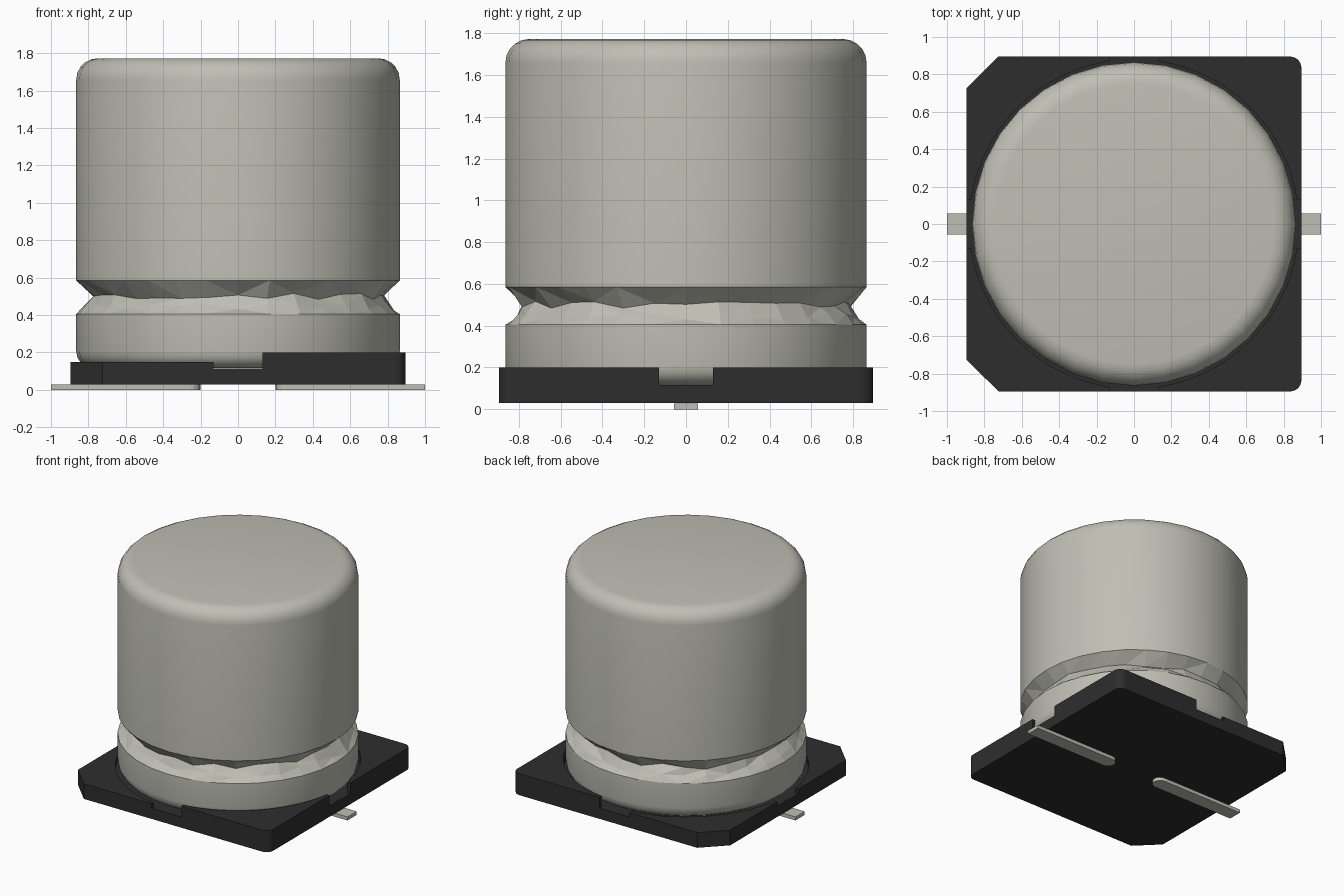
import bpy, bmesh, math, random
from math import sin, cos, pi

random.seed(4)
cube = bpy.data.objects.get("Cube")
if cube:
    bpy.data.objects.remove(cube, do_unlink=True)


def material(name, rgb):
    m = bpy.data.materials.new(name)
    m.use_nodes = True
    m.diffuse_color = (*rgb, 1)
    bsdf = m.node_tree.nodes["Principled BSDF"]
    bsdf.inputs["Base Color"].default_value = (*rgb, 1)
    bsdf.inputs["Roughness"].default_value = 0.5
    return m


silver = material("silver metal", (0.52, 0.52, 0.46))
black = material("black plastic", (0.027, 0.027, 0.027))


def finish(bm, name, mat, smooth=False):
    mesh = bpy.data.meshes.new(name)
    bm.to_mesh(mesh)
    bm.free()
    mesh.materials.append(mat)
    ob = bpy.data.objects.new(name, mesh)
    bpy.context.collection.objects.link(ob)
    if smooth:
        bpy.ops.object.select_all(action='DESELECT')
        ob.select_set(True)
        bpy.context.view_layer.objects.active = ob
        bpy.ops.object.shade_smooth_by_angle(angle=math.radians(40))
    return ob


def arc(cx, cy, r, start, end, steps):
    return [(cx + r * cos(a), cy + r * sin(a))
            for a in (start + (end - start) * i / steps for i in range(steps + 1))]


def prism(name, outline, z0, z1, mat):
    bm = bmesh.new()
    face = bm.faces.new([bm.verts.new((x, y, z0)) for x, y in outline])
    ext = bmesh.ops.extrude_face_region(bm, geom=[face])
    top = [v for v in ext["geom"] if isinstance(v, bmesh.types.BMVert)]
    bmesh.ops.translate(bm, verts=top, vec=(0, 0, z1 - z0))
    bmesh.ops.recalc_face_normals(bm, faces=bm.faces)
    return finish(bm, name, mat)


SIDES = 32


def lathe(name, profile, cap_low=False, cap_high=False, jitter=None, smooth=True):
    """Revolve an upward (radius, z) profile; jitter is the noise per ring."""
    bm = bmesh.new()
    rings = []
    for i, (r, z) in enumerate(profile):
        amount = jitter[i] if jitter else 0
        ring = []
        for j in range(SIDES):
            a = 2 * pi * j / SIDES
            rr = r + random.uniform(-amount, amount)
            zz = z + random.uniform(-amount, amount)
            ring.append(bm.verts.new((rr * cos(a), rr * sin(a), zz)))
        rings.append(ring)
    for low, high in zip(rings, rings[1:]):
        for j in range(SIDES):
            k = (j + 1) % SIDES
            bm.faces.new((low[j], low[k], high[k], high[j]))
    if jitter:
        bmesh.ops.triangulate(bm, faces=bm.faces)
    if cap_low:
        bm.faces.new(rings[0][::-1])
    if cap_high:
        bm.faces.new(rings[-1])
    return finish(bm, name, silver, smooth)


# Metal can: rounded foot, crumpled crimp, tall body with rounded top
R = 0.865
lathe("can_foot", arc(R - 0.09, 0.207, 0.09, -pi / 2, 0, 4) + [(R, 0.405)], cap_low=True)
lathe("crimp_band", [(R, 0.405), (0.825, 0.445), (0.785, 0.5), (R, 0.585)],
      jitter=[0, 0.014, 0.017, 0], smooth=False)
lathe("can_body", [(R, 0.585)] + arc(R - 0.115, 1.658, 0.115, 0, pi / 2, 5), cap_high=True)

# Plastic base: a slab with four raised corners around a round pocket
H, CUT, FILLET, NOTCH = 0.895, 0.17, 0.06, 0.13
BOTTOM, FLOOR, LOW, HIGH = 0.03, 0.115, 0.15, 0.2
rounded = arc(H - FILLET, H - FILLET, FILLET, 0, pi / 2, 6)
chamfered = [(H, H - CUT), (H - CUT, H)]


def flip(points, sx, sy):
    return [(x * sx, y * sy) for x, y in points]


slab = (rounded + flip(chamfered, -1, 1)[::-1]
        + flip(chamfered, -1, -1) + flip(rounded, 1, -1)[::-1])
prism("base_slab", slab, BOTTOM, FLOOR, black)

POCKET = 0.88
gap = math.asin(NOTCH / POCKET)
pocket_edge = arc(0, 0, POCKET, pi / 2 - gap, gap, 14)
for sx, side, corner, top in ((1, "left", rounded, HIGH), (-1, "right", chamfered, LOW)):
    outline = [(H, NOTCH)] + corner + [(NOTCH, H)] + pocket_edge
    for sy, end in ((-1, "front"), (1, "back")):
        prism(f"base_corner_{end}_{side}", flip(outline, sx, sy), FLOOR, top, black)

# Flat leads with a rounded inner end
W = 0.057
lead = [(1, -W), (1, W)] + arc(0.2 + W, 0, W, pi / 2, 3 * pi / 2, 8)
for sx, side in ((1, "left"), (-1, "right")):
    prism(f"lead_{side}", flip(lead, sx, 1), 0, BOTTOM - 0.002, silver)
